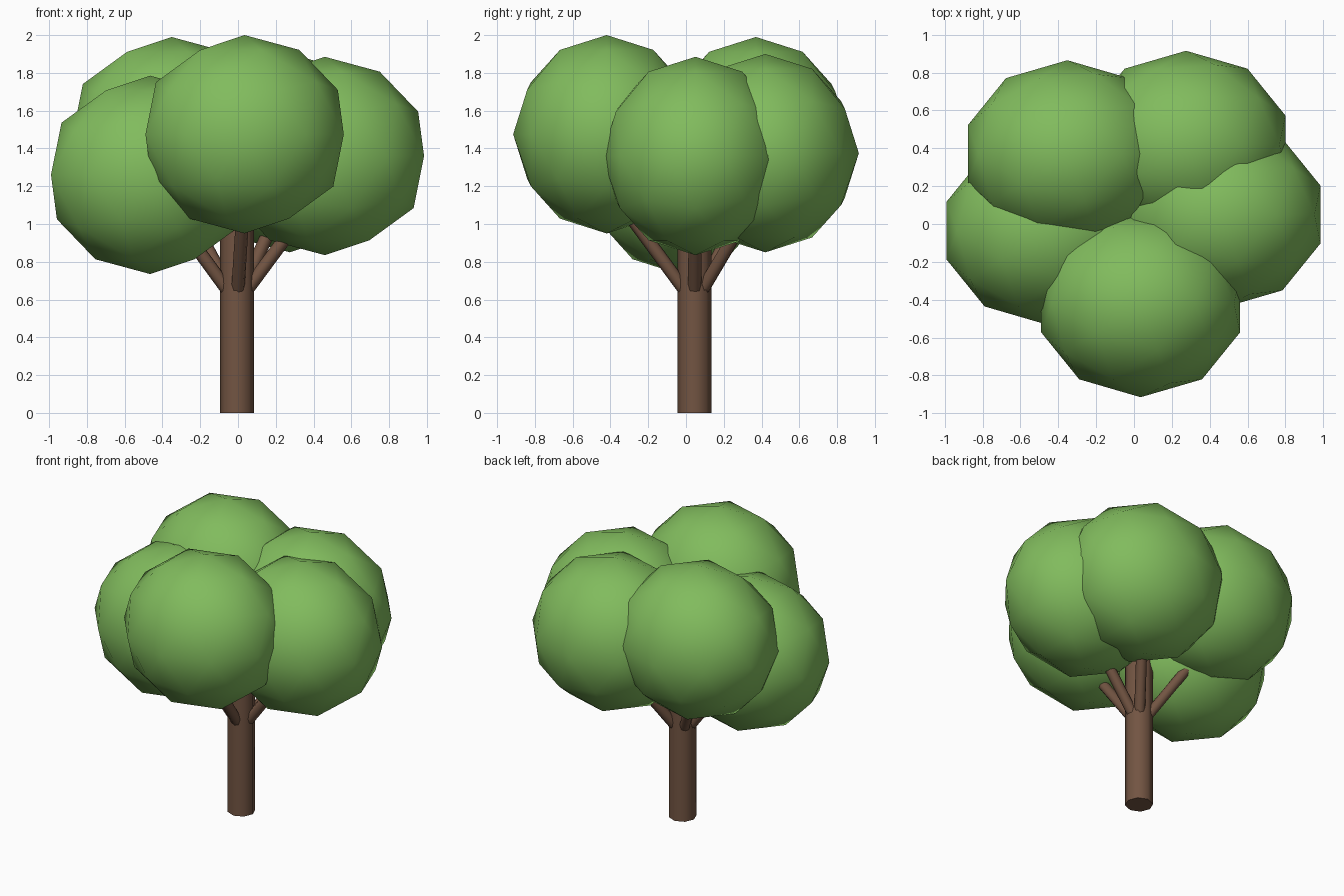
import bpy
import math
from mathutils import Vector

if "Cube" in bpy.data.objects:
    bpy.data.objects.remove(bpy.data.objects["Cube"])


def material(name, color):
    m = bpy.data.materials.new(name)
    m.diffuse_color = color
    m.use_nodes = True
    m.node_tree.nodes["Principled BSDF"].inputs["Base Color"].default_value = m.diffuse_color
    return m


bark = material("bark", (0.17, 0.09, 0.055, 1))
leaf = material("leaf", (0.22, 0.50, 0.11, 1))


def finish(name, mat, angle):
    ob = bpy.context.object
    ob.name = name
    ob.data.materials.append(mat)
    bpy.ops.object.shade_smooth_by_angle(angle=math.radians(angle))
    return ob


def rod(name, start, end, radius):
    start, end = Vector(start), Vector(end)
    axis = end - start
    bpy.ops.mesh.primitive_cylinder_add(
        vertices=8, radius=radius, depth=axis.length,
        location=(start + end) / 2,
        rotation=axis.to_track_quat('Z', 'Y').to_euler())
    return finish(name, bark, 60)


# Trunk
TX, TY = -0.005, 0.045
rod("trunk", (TX, TY, 0), (TX, TY, 1.1), 0.09)

# Leaf clumps, each with a branch growing towards it
clumps = {
    "front": (0.035, -0.42, 1.475),
    "left": (-0.465, -0.035, 1.26),
    "right": (0.46, 0.05, 1.36),
    "back_left": (-0.352, 0.37, 1.465),
    "back_right": (0.275, 0.42, 1.375),
}
for side, centre in clumps.items():
    bpy.ops.mesh.primitive_ico_sphere_add(subdivisions=2, radius=1, location=centre)
    bpy.context.object.scale = (0.552, 0.495, 0.525)
    finish(side + "_leaf_clump", leaf, 60)

    out = Vector((centre[0] - TX, centre[1] - TY, 0)).normalized()
    base = Vector((TX, TY, 0.58))
    rod(side + "_branch", base, base + out * 0.42 + Vector((0, 0, 0.567)), 0.035)
